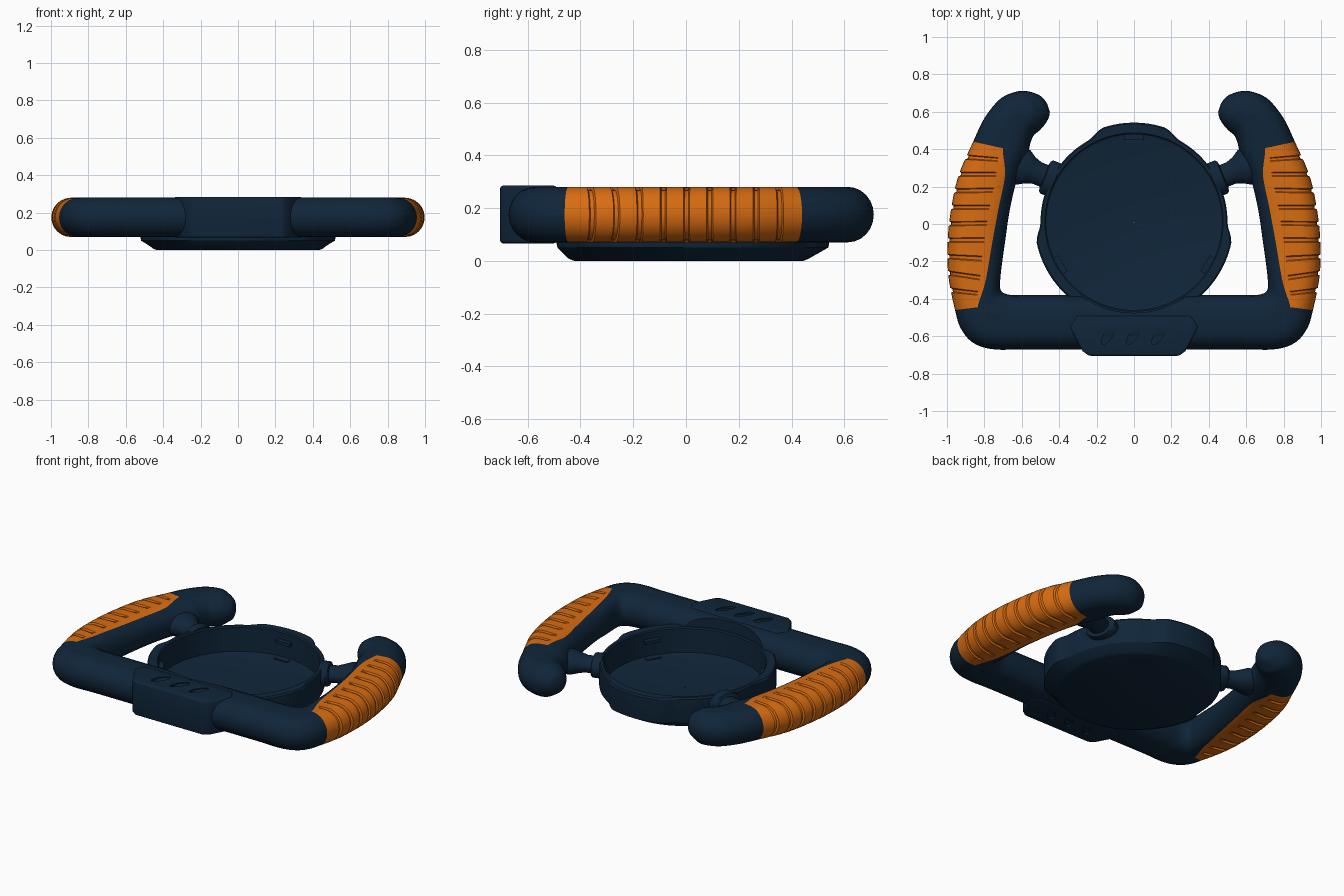
import bpy, bmesh, math
from mathutils import Vector, Matrix

cube = bpy.data.objects.get("Cube")
if cube:
    bpy.data.objects.remove(cube, do_unlink=True)


def material(name, rgb):
    m = bpy.data.materials.new(name)
    m.use_nodes = True
    m.diffuse_color = (*rgb, 1)
    m.node_tree.nodes["Principled BSDF"].inputs["Base Color"].default_value = (*rgb, 1)
    return m


NAVY = material("navy", (0.005, 0.019, 0.042))
ORANGE = material("orange", (0.68, 0.15, 0.006))


def make(name, bm):
    bmesh.ops.recalc_face_normals(bm, faces=bm.faces)
    me = bpy.data.meshes.new(name)
    bm.to_mesh(me)
    bm.free()
    me.materials.append(NAVY)
    me.materials.append(ORANGE)
    ob = bpy.data.objects.new(name, me)
    bpy.context.collection.objects.link(ob)
    return ob


def modify(ob, kind, **settings):
    mod = ob.modifiers.new(kind.title(), kind)
    for key, value in settings.items():
        setattr(mod, key, value)


def finish(ob, angle=35):
    """Apply the modifiers, then smooth while keeping sharp edges."""
    bpy.ops.object.select_all(action='DESELECT')
    ob.select_set(True)
    bpy.context.view_layer.objects.active = ob
    for mod in list(ob.modifiers):
        bpy.ops.object.modifier_apply(modifier=mod.name)
    bpy.ops.object.shade_smooth_by_angle(angle=math.radians(angle))


def bridge(bm, rings, closed=False):
    """Skin a list of vertex rings; yields (ring index, segment index, face)."""
    n = len(rings[0])
    out = []
    for i in range(len(rings) - (0 if closed else 1)):
        a, b = rings[i], rings[(i + 1) % len(rings)]
        for j in range(n):
            k = (j + 1) % n
            out.append((i, j, bm.faces.new((a[j], a[k], b[k], b[j]))))
    return out


# Rim stations in plan: outer edge, grip boundary, inner edge
STATIONS = [
    ((0, -.67), (0, -.53), (0, -.38)),
    ((.55, -.67), (.55, -.53), (.55, -.38)),
    ((.75, -.67), (.69, -.52), (.65, -.38)),
    ((.86, -.635), (.76, -.49), (.695, -.37)),
    ((.925, -.56), (.80, -.465), (.714, -.35)),
    ((.957, -.46), (.835, -.445), (.716, -.31)),
    ((.992, -.28), (.795, -.31), (.708, -.23)),
    ((.997, -.10), (.758, -.10), (.69, -.10)),
    ((.978, .08), (.725, .08), (.665, .07)),
    ((.938, .26), (.69, .26), (.625, .24)),
    ((.86, .44), (.70, .405), (.565, .39)),
    ((.80, .565), (.66, .48), (.555, .43)),
    ((.72, .665), (.61, .54), (.535, .475)),
    ((.64, .705), (.57, .57), (.505, .50)),
    ((.57, .71), (.53, .59), (.475, .535)),
    ((.50, .685), (.475, .62), (.455, .57)),
    ((.465, .645), (.457, .62), (.45, .60)),
]
GRIP_START, GRIP_END, STEP = 5, 10, .18
HALF, MID_Z, DEPTH = .105, .175, .011
GROOVES = [GRIP_START + (.11 + .088 * i) / STEP for i in range(9)]


def station(t):
    """Smooth curve through the stations."""
    i = min(int(t), len(STATIONS) - 2)
    f = t - i
    pick = [STATIONS[max(0, min(len(STATIONS) - 1, i + k))] for k in (-1, 0, 1, 2)]
    res = []
    for c in range(3):
        a, b, d, e = (Vector(p[c]) for p in pick)
        res.append(b + (d - a) * (f / 2) + (a * 2 - b * 5 + d * 4 - e) * (f * f / 2)
                   + (b * 3 - a - d * 3 + e) * (f ** 3 / 2))
    return res


def section(t, sunk):
    """Rounded cross-section, with the outer half sunk inside a groove."""
    o, m, i = station(t)
    first, second = (m - o).length, (i - m).length
    w = first + second
    r = min(HALF, w / 2)
    split = max(first, r * 1.05)
    dists = [r * (1 - math.cos(math.radians(15 * k))) for k in range(7)]
    dists += [r + (split - r) * k / 3 for k in (1, 2, 3)]
    dists += [split + (w - split) * math.sin(math.radians(15 * k)) for k in range(1, 7)]
    top = []
    for k, d in enumerate(dists):
        e = min(d, w - d)
        z = r * math.sqrt(max(0, 1 - (1 - e / r) ** 2)) if e < r else r
        if sunk and k <= 7:
            a = math.radians(min(90, 15 * k))
            d += DEPTH * math.cos(a)
            z -= DEPTH * math.sin(a)
        p = o.lerp(m, d / first) if d < first else m.lerp(i, (d - first) / second)
        top.append(Vector((p.x, p.y, z)))
    low = [Vector((p.x, p.y, -p.z)) for p in top[-2:0:-1]]
    return [p + Vector((0, 0, MID_Z)) for p in top + low]


# Rim with horns and ribbed grips
cuts = [(k / 6, False) for k in range(6 * (len(STATIONS) - 1) + 1)
        if all(abs(k / 6 - g) > .09 for g in GROOVES)]
for g in GROOVES:
    cuts += [(g + s * off / STEP, off < .01) for s in (-1, 1) for off in (.007, .012)]
cuts.sort()
bm = bmesh.new()
rings = [[bm.verts.new(p) for p in section(*c)] for c in cuts]
for v in rings[0]:
    v.co.x = 0
count = len(rings[0])
for i, j, face in bridge(bm, rings):
    on_grip = GRIP_START - .01 < cuts[i][0] < GRIP_END - .01
    face.material_index = int(on_grip and (j < 9 or j >= count - 9))
bm.faces.new(rings[-1])
rim = make("rim", bm)
modify(rim, 'MIRROR', merge_threshold=.0005)

CENTER = Vector((0, .01, 0))
bm = bmesh.new()
bmesh.ops.create_cone(bm, cap_ends=True, segments=96, radius1=.485, radius2=.485, depth=1,
                      matrix=Matrix.Translation(CENTER + Vector((0, 0, .3))))
cutter = make("dish_cutter", bm)
cutter.hide_render = True
cutter.hide_set(True)
modify(rim, 'BOOLEAN', operation='DIFFERENCE', object=cutter, solver='EXACT')
finish(rim, 40)


# Round dish with three shallow lobes on its wall
def lobe(a):
    off = min(abs((a - c + 180) % 360 - 180) for c in (90, 210, 330))
    return .032 * max(0, min(1, (28 - off) / 9))


PROFILE = [(.002, 0), (.435, 0), (.455, .008), (.497, .05), (.50, .062), (.50, .20), (.493, .21),
           (.477, .21), (.47, .203), (.47, .05), (.455, .045), (.002, .045)]
bm = bmesh.new()
rings = []
for s in range(120):
    a = s * 3
    turn = Matrix.Rotation(math.radians(a), 3, 'Z')
    rings.append([bm.verts.new(CENTER + turn @ Vector((r + (lobe(a) if 3 <= k <= 6 else 0), 0, z)))
                  for k, (r, z) in enumerate(PROFILE)])
bridge(bm, rings, closed=True)
finish(make("dish", bm), 30)

# Clips on the inside of the dish
for n, a in enumerate((90, 210, 330)):
    bm = bmesh.new()
    place = Matrix.Translation(CENTER) @ Matrix.Rotation(math.radians(a), 4, 'Z')
    for r, z, size in ((.457, .15, (.035, .10, .02)), (.44, .047, (.035, .09, .008))):
        bmesh.ops.create_cube(bm, size=1, matrix=place @ Matrix.Translation((r, 0, z))
                              @ Matrix.Diagonal((*size, 1)))
    make("dish_clip_%d" % (n + 1), bm)

# Spokes joining the horns to the dish
SPOKE = [(0, .095), (.045, .095), (.055, .085), (.06, .062), (.10, .062), (.14, .075), (.18, .10),
         (.23, .105)]
for side, name in ((1, "left_spoke"), (-1, "right_spoke")):
    start = Vector((.425 * side, .235, .155))
    along = Vector((.21 * side, .085, .01)).normalized()
    across = along.cross(Vector((0, 0, 1))).normalized()
    up = across.cross(along)
    bm = bmesh.new()
    rings = []
    for d, r in SPOKE:
        ring = []
        for k in range(32):
            a = math.tau * k / 32
            ring.append(bm.verts.new(start + along * d + across * r * math.cos(a)
                                     + up * min(r * .8, .07) * math.sin(a)))
        rings.append(ring)
    bridge(bm, rings)
    bm.faces.new(rings[0])
    bm.faces.new(rings[-1])
    finish(make(name, bm), 40)

# Centre plate on the lower bar, with slanted slots on both sides
half = [(.24, -.705), (.275, -.68), (.345, -.55), (.305, -.49)]
outline = half + [(-x, y) for x, y in reversed(half)]
bm = bmesh.new()
base = bm.faces.new([bm.verts.new((x, y, .066)) for x, y in outline])
ext = bmesh.ops.extrude_face_region(bm, geom=[base])
bmesh.ops.translate(bm, vec=(0, 0, .219),
                    verts=[v for v in ext["geom"] if isinstance(v, bmesh.types.BMVert)])
plate = make("centre_plate", bm)

bm = bmesh.new()
for x in (-.135, 0, .135):
    for z in (.066, .285):
        place = (Matrix.Translation((x, -.592, z)) @ Matrix.Rotation(math.radians(-35), 4, 'Z')
                 @ Matrix.Diagonal((.022, .062, .024, 1)))
        bmesh.ops.create_cone(bm, cap_ends=True, segments=20, radius1=1, radius2=1, depth=1,
                              matrix=place)
slots = make("slot_cutter", bm)
slots.hide_render = True
slots.hide_set(True)
modify(plate, 'BEVEL', width=.012, segments=3)
modify(plate, 'BOOLEAN', operation='DIFFERENCE', object=slots, solver='EXACT')
finish(plate, 35)

# The cutters are no longer needed
for ob in (cutter, slots):
    bpy.data.objects.remove(ob, do_unlink=True)
